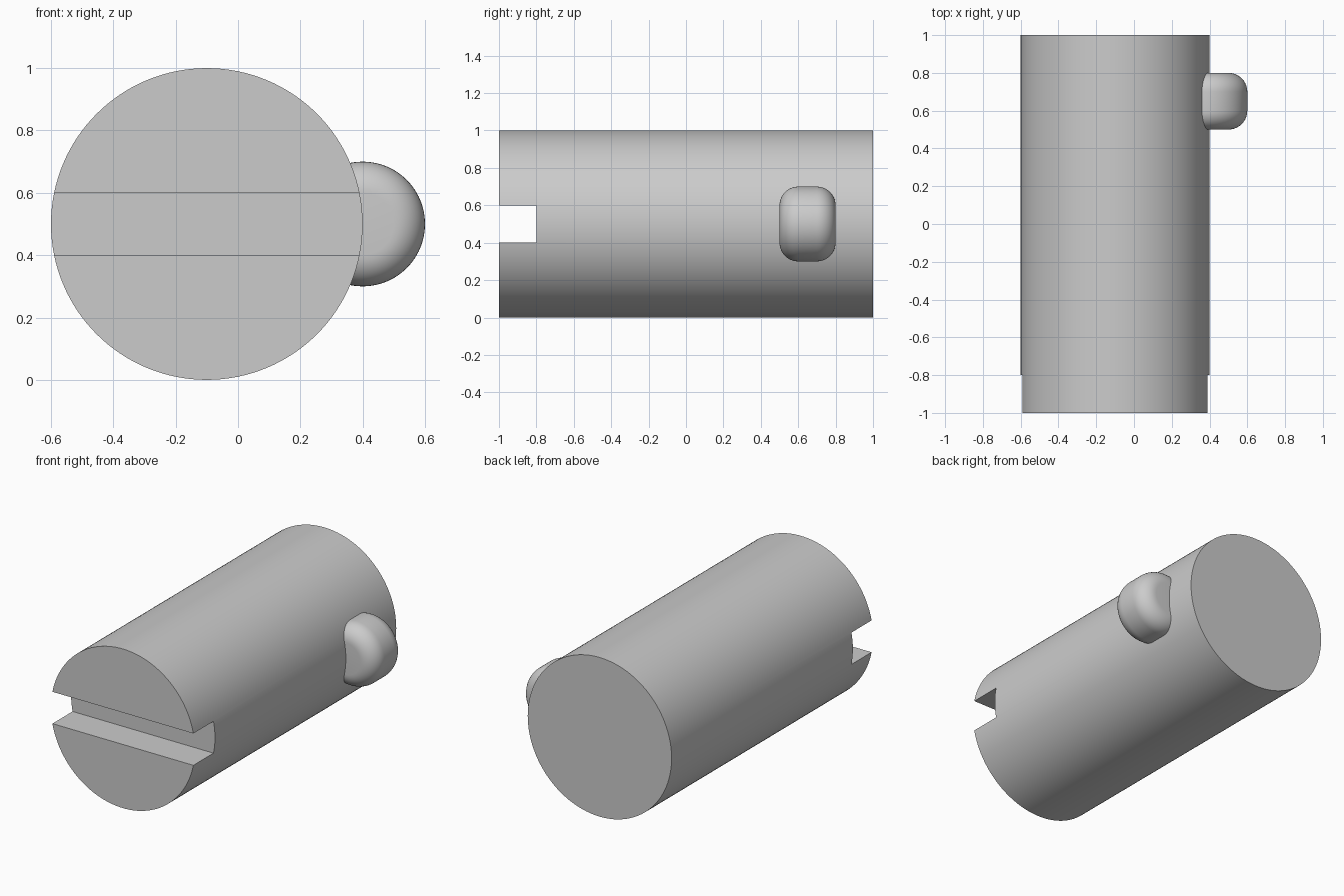
import bpy
import math

cube = bpy.data.objects.get("Cube")
if cube:
    bpy.data.objects.remove(cube, do_unlink=True)

# Single grey material
grey = bpy.data.materials.new("plain_grey")
grey.use_nodes = True
colour = (0.6, 0.6, 0.6, 1.0)
grey.diffuse_color = colour
for node in grey.node_tree.nodes:
    if node.type == 'BSDF_PRINCIPLED':
        node.inputs["Base Color"].default_value = colour


def cylinder_along_y(name, radius, y_min, y_max, x, z, sides):
    bpy.ops.mesh.primitive_cylinder_add(
        vertices=sides, radius=radius, depth=y_max - y_min,
        location=(x, (y_min + y_max) / 2, z), rotation=(math.pi / 2, 0, 0))
    obj = bpy.context.object
    obj.name = name
    obj.data.materials.append(grey)
    bpy.ops.object.transform_apply(location=False, rotation=True, scale=True)
    return obj


def finish(obj, modifier):
    bpy.ops.object.select_all(action='DESELECT')
    obj.select_set(True)
    bpy.context.view_layer.objects.active = obj
    bpy.ops.object.modifier_apply(modifier=modifier.name)
    bpy.ops.object.shade_smooth_by_angle(angle=math.radians(30))


# Main shaft with a screwdriver slot cut across its front end
shaft = cylinder_along_y("shaft", 0.5, -1, 1, -0.1, 0.5, 128)
bpy.ops.mesh.primitive_cube_add(size=1, location=(-0.1, -1, 0.5))
slot_cutter = bpy.context.object
slot_cutter.name = "slot_cutter"
slot_cutter.scale = (1.4, 0.4, 0.2)
bpy.ops.object.transform_apply(location=False, rotation=False, scale=True)
slot_cutter.data.materials.append(grey)
slot = shaft.modifiers.new("slot", 'BOOLEAN')
slot.operation = 'DIFFERENCE'
slot.solver = 'EXACT'
slot.object = slot_cutter
finish(shaft, slot)
bpy.data.objects.remove(slot_cutter, do_unlink=True)

# Rounded lug half sunk into the left side near the back
lug = cylinder_along_y("side_lug", 0.2, 0.5, 0.8, 0.4, 0.5, 96)
rounding = lug.modifiers.new("rounding", 'BEVEL')
rounding.width = 0.1
rounding.segments = 10
rounding.limit_method = 'ANGLE'
rounding.angle_limit = math.radians(40)
rounding.use_clamp_overlap = False
finish(lug, rounding)
